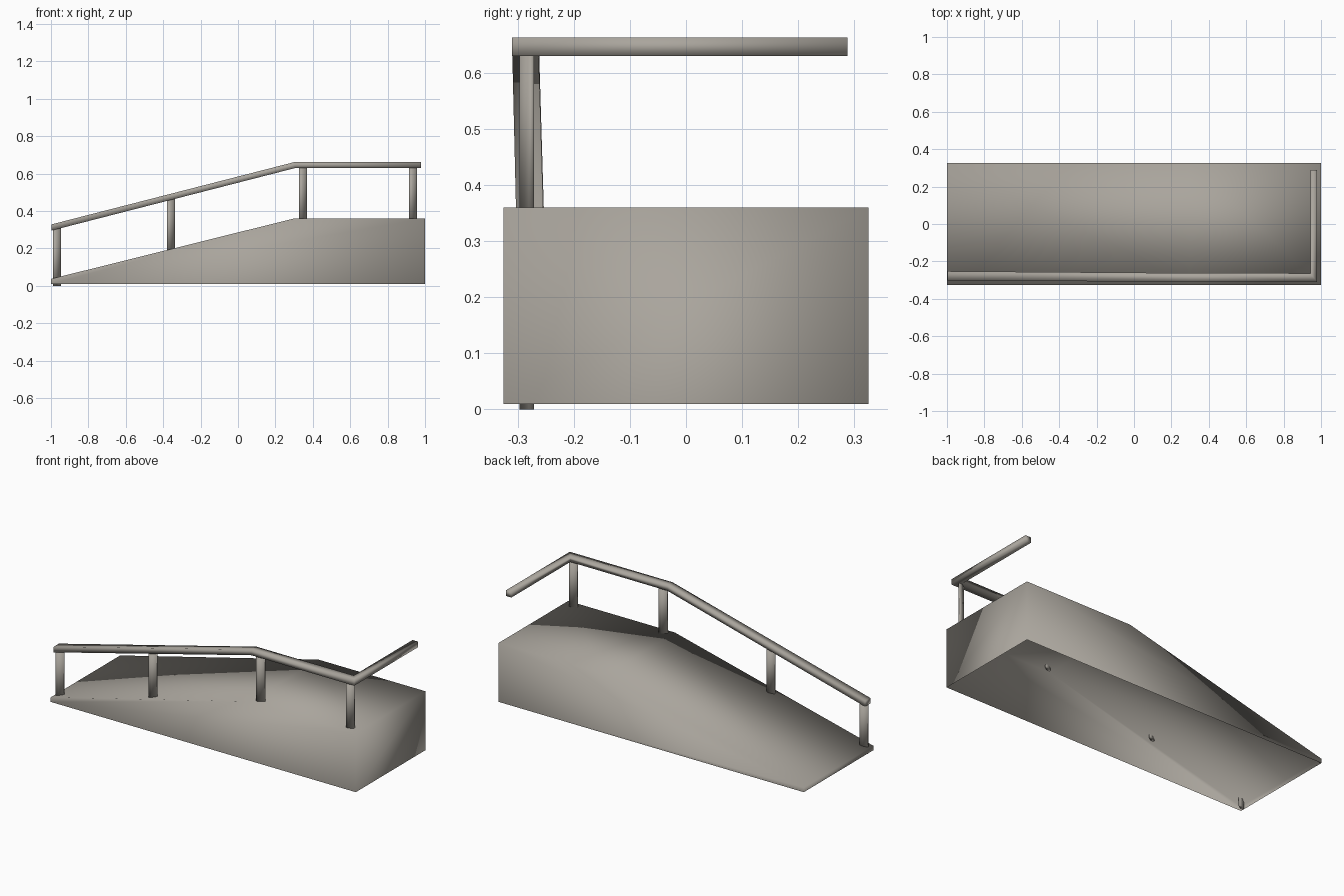
import bpy, bmesh, math
from mathutils import Vector

if "Cube" in bpy.data.objects:
    bpy.data.objects.remove(bpy.data.objects["Cube"])

mat = bpy.data.materials.new("warm grey concrete")
mat.diffuse_color = (0.40, 0.375, 0.335, 1)
mat.use_nodes = True
mat.node_tree.nodes["Principled BSDF"].inputs["Base Color"].default_value = mat.diffuse_color


def finish(name, bm):
    bmesh.ops.recalc_face_normals(bm, faces=bm.faces[:])
    me = bpy.data.meshes.new(name)
    bm.to_mesh(me)
    bm.free()
    me.materials.append(mat)
    me.polygons.foreach_set("use_smooth", [True] * len(me.polygons))
    ob = bpy.data.objects.new(name, me)
    bpy.context.collection.objects.link(ob)
    return ob


def loft(name, rings, open_bottom=False):
    """Skin a list of equal-length rings and cap both ends."""
    bm = bmesh.new()
    rows = [[bm.verts.new(p) for p in r] for r in rings]
    n = len(rows[0])
    for a, b in zip(rows, rows[1:]):
        for i in range(1 if open_bottom else 0, n):
            j = (i + 1) % n
            bm.faces.new((a[i], a[j], b[j], b[i]))
    bm.faces.new(rows[0][::-1])
    bm.faces.new(rows[-1])
    return finish(name, bm)


# Ramp and landing: hollow shell, open underneath
profile = [(-1, 0.01), (1, 0.01), (1, 0.36), (0.3, 0.36), (-1, 0.037)]
loft("ramp", [[(x, y, z) for x, z in profile] for y in (-0.325, 0.325)], open_bottom=True)

# Handrail: rectangular section, mitred at the corner
corners = [(1, 1), (-1, 1), (-1, -1), (1, -1)]
path = [  # centre point, sideways reach
    (Vector((-0.997, -0.277, 0.312)), Vector((0, 0.0245, 0))),
    (Vector((0.305, -0.286, 0.646)), Vector((0, 0.0235, 0))),
    (Vector((0.961, -0.287, 0.646)), Vector((-0.018, 0.0235, 0))),
    (Vector((0.961, 0.288, 0.646)), Vector((-0.018, 0, 0))),
]
loft("handrail", [[c + side * u + Vector((0, 0, 0.0165 * v)) for u, v in corners]
                  for c, side in path])

# Posts: flattened, skewed six-sided columns from the ramp surface up to the rail
half = [(0.0215, 0.004), (0.0215, 0.013), (0.004, 0.013)]
section = half + [(-x, -y) for x, y in half]
for i, (x, z0, z1) in enumerate([(-0.968, 0.0, 0.312), (-0.358, 0.185, 0.472),
                                 (0.348, 0.345, 0.645), (0.936, 0.345, 0.645)]):
    loft(f"post_{i + 1}", [[(x + dx, -0.284 + dy, z) for dx, dy in section]
                           for z in (z0, z1)])
